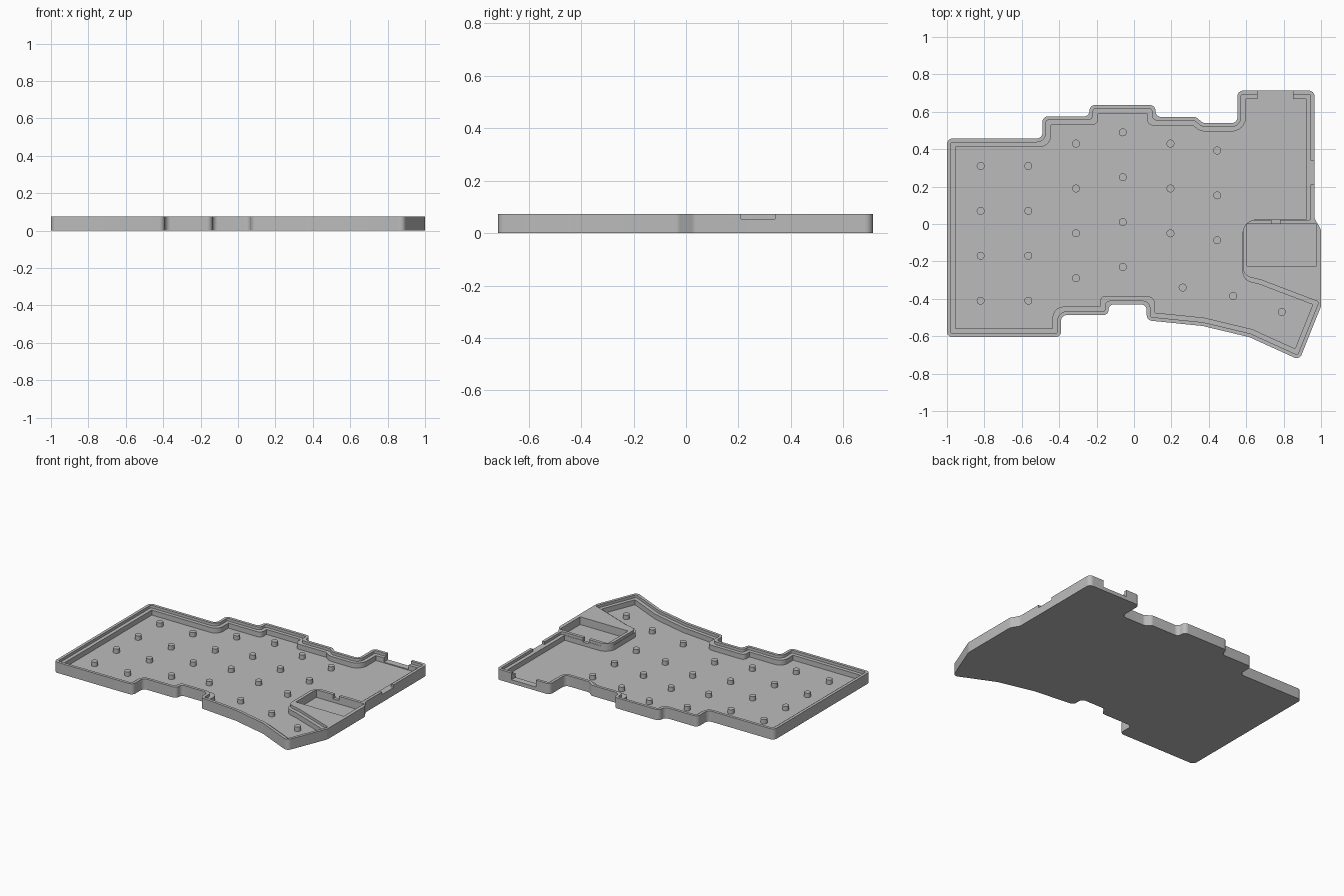
import bpy, bmesh
from math import tan, ceil
from mathutils import Vector

if "Cube" in bpy.data.objects:
    bpy.data.objects.remove(bpy.data.objects["Cube"])

TOP, LEDGE, FLOOR, PEG_TOP = 0.074, 0.055, 0.02, 0.05

grey = bpy.data.materials.new("plain grey")
grey.use_nodes = True
grey.diffuse_color = (0.5, 0.5, 0.5, 1)
grey.node_tree.nodes["Principled BSDF"].inputs["Base Color"].default_value = (0.5, 0.5, 0.5, 1)


def finish(name, bm):
    bmesh.ops.recalc_face_normals(bm, faces=bm.faces)
    mesh = bpy.data.meshes.new(name)
    bm.to_mesh(mesh)
    bm.free()
    mesh.materials.append(grey)
    obj = bpy.data.objects.new(name, mesh)
    bpy.context.collection.objects.link(obj)
    return obj


def prism(name, points, z0, z1):
    bm = bmesh.new()
    face = bm.faces.new([bm.verts.new((p[0], p[1], z0)) for p in points])
    moved = bmesh.ops.extrude_face_region(bm, geom=[face])["geom"]
    bmesh.ops.translate(bm, vec=(0, 0, z1 - z0),
                        verts=[v for v in moved if isinstance(v, bmesh.types.BMVert)])
    return finish(name, bm)


def box(name, x0, x1, y0, y1, z0, z1):
    return prism(name, [(x0, y0), (x1, y0), (x1, y1), (x0, y1)], z0, z1)


def inset_round(points, dist, radius=0.03, thin=()):
    """Inset a counter-clockwise outline, then round its corners.
    Edges starting at an index in thin are hardly inset."""
    pts = [Vector(p) for p in points]
    n = len(pts)
    lines = []
    for i, p in enumerate(pts):
        d = (pts[(i + 1) % n] - p).normalized()
        w = dist * (0.1 if i in thin else 1)
        lines.append((p + Vector((-d.y, d.x)) * w, d))
    corners = []
    for i in range(n):
        (p, d), (q, e) = lines[i - 1], lines[i]
        corners.append(p + d * ((q - p).cross(e) / d.cross(e)))
    result = []
    for i, c in enumerate(corners):
        a, b = corners[i - 1] - c, corners[(i + 1) % n] - c
        d, e = lines[i - 1][1], lines[i][1]
        turn = d.angle(e)
        r = radius - dist if d.cross(e) > 0 else radius + dist
        cut = min(max(r, 0) * tan(turn / 2), 0.49 * a.length, 0.49 * b.length)
        if cut < 0.002:
            result.append(c)
            continue
        # circular arc between the two tangent points
        s, t = c + a.normalized() * cut, c + b.normalized() * cut
        rad = cut / tan(turn / 2)
        side = 1 if d.cross(e) > 0 else -1
        centre = s + Vector((-d.y, d.x)) * rad * side
        steps = max(1, ceil(turn / 0.2))
        u, v = s - centre, t - centre
        for k in range(steps + 1):
            result.append(centre + u.lerp(v, k / steps).normalized() * rad)
    return result


# Outline: shared front and back runs, joined by different right-hand sides
front = [(-1, 0.457), (-1, -0.605), (-0.39, -0.605), (-0.39, -0.487), (-0.136, -0.487),
         (-0.136, -0.43), (0.068, -0.43), (0.068, -0.515), (0.366, -0.545),
         (0.617, -0.605), (0.885, -0.727)]
back = [(0.965, 0.713), (0.553, 0.713), (0.553, 0.54), (0.37, 0.54), (0.33, 0.572),
        (0.115, 0.572), (0.115, 0.636), (-0.238, 0.636), (-0.238, 0.575),
        (-0.49, 0.575), (-0.49, 0.457)]
outer = front + [(1, -0.44), (1, -0.03), (0.965, 0.03)] + back
cavity = front + [(1.014, -0.405), (0.685, -0.28), (0.585, -0.255),
                  (0.585, 0.02), (0.965, 0.02)] + back
k = len(front)
thin = (k + 2, k + 3)

# Tray body with its recesses
tray = prism("case_tray", inset_round(outer, 0), 0, TOP)
cutters = [
    prism("ledge_cutter", inset_round(cavity, 0.02, thin=thin), LEDGE, 0.1),
    prism("cavity_cutter", inset_round(cavity, 0.045, thin=thin), FLOOR, 0.11),
    box("pocket_cutter", 0.605, 0.975, -0.225, 0, FLOOR, 0.12),
    box("back_notch_cutter", 0.66, 0.85, 0.66, 0.75, 0.026, 0.13),
    box("side_notch_cutter", 0.935, 1.05, 0.21, 0.34, LEDGE, 0.1),
    box("wire_slot_cutter", 0.735, 0.78, -0.01, 0.04, 0.045, 0.14),
]
bpy.context.view_layer.objects.active = tray
for cutter in cutters:
    cutter.hide_render = True
    mod = tray.modifiers.new(cutter.name, "BOOLEAN")
    mod.operation = "DIFFERENCE"
    mod.solver = "EXACT"
    mod.object = cutter
    bpy.ops.object.modifier_apply(modifier=mod.name)
    bpy.data.objects.remove(cutter)

# Support pegs: columns of x, first y, count
columns = [(-0.82, 0.31, 4), (-0.565, 0.31, 4), (-0.31, 0.43, 4), (-0.06, 0.49, 4),
           (0.195, 0.43, 3), (0.445, 0.393, 3),
           (0.26, -0.34, 1), (0.53, -0.385, 1), (0.79, -0.47, 1)]
bm = bmesh.new()
base = FLOOR - 0.005
for x, y, count in columns:
    for i in range(count):
        peg = bmesh.ops.create_cone(bm, cap_ends=True, segments=24, radius1=0.021,
                                    radius2=0.021, depth=PEG_TOP - base)
        bmesh.ops.translate(bm, verts=peg["verts"],
                            vec=(x, y - 0.24 * i, (PEG_TOP + base) / 2))
pegs = finish("support_pegs", bm)

# Smooth the rounded corners, keep the edges sharp
for obj in (tray, pegs):
    bpy.ops.object.select_all(action="DESELECT")
    obj.select_set(True)
    bpy.context.view_layer.objects.active = obj
    bpy.ops.object.shade_smooth_by_angle(angle=0.5)
